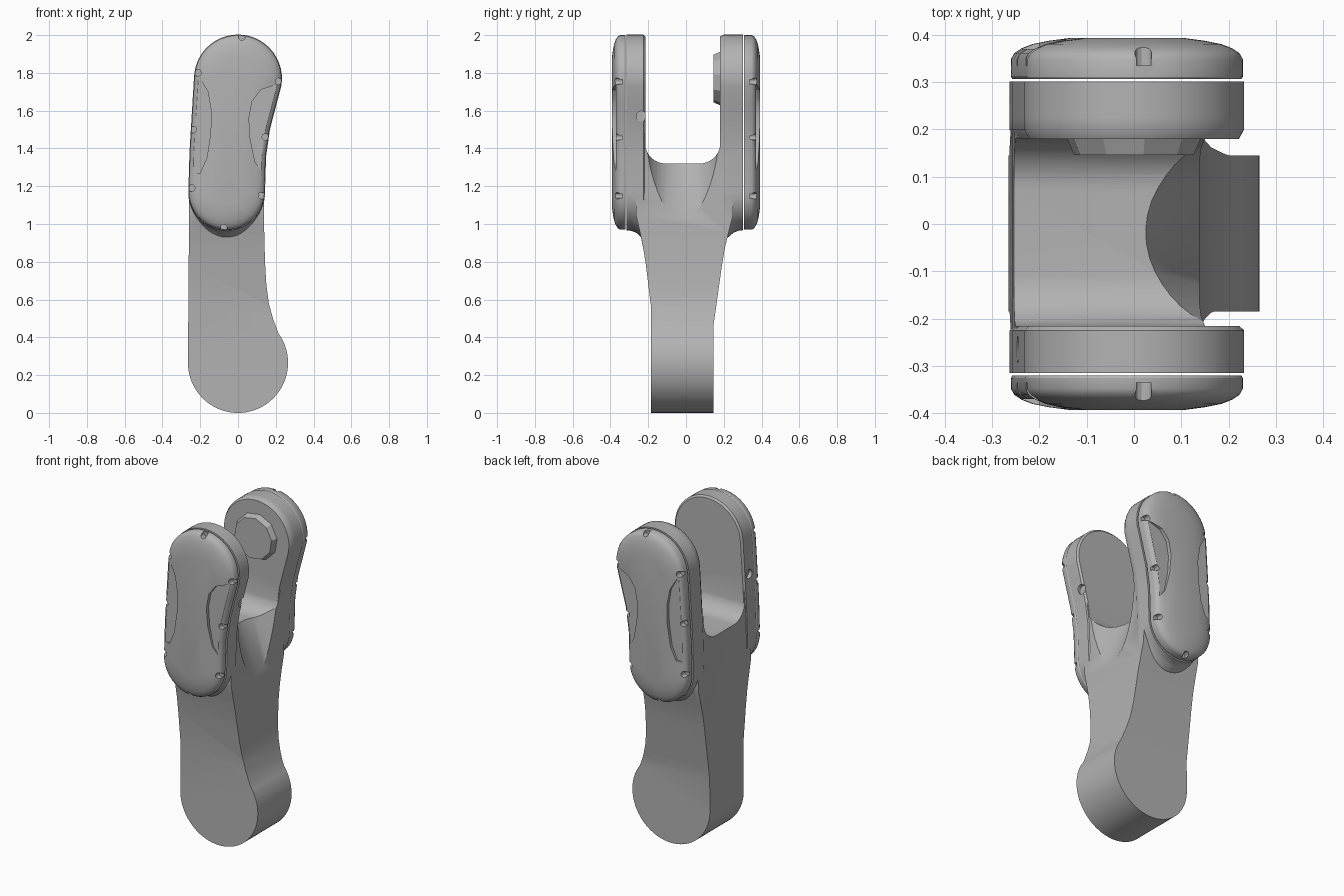
import bpy, bmesh
from math import sin, cos, pi, radians, atan2
from mathutils import Vector

cube = bpy.data.objects.get("Cube")
if cube:
    bpy.data.objects.remove(cube, do_unlink=True)

grey = bpy.data.materials.new("plain grey")
grey.use_nodes = True
grey.diffuse_color = (0.45, 0.45, 0.45, 1)
grey.node_tree.nodes["Principled BSDF"].inputs["Base Color"].default_value = (0.45, 0.45, 0.45, 1)


def loft(name, rings):
    """Closed solid through rings that share one point count."""
    bm = bmesh.new()
    loops = [[bm.verts.new(p) for p in ring] for ring in rings]
    n = len(loops[0])
    for a, b in zip(loops, loops[1:]):
        for i in range(n):
            j = (i + 1) % n
            bm.faces.new((a[i], a[j], b[j], b[i]))
    bm.faces.new(loops[0][::-1])
    bm.faces.new(loops[-1])
    bmesh.ops.recalc_face_normals(bm, faces=bm.faces[:])
    mesh = bpy.data.meshes.new(name)
    bm.to_mesh(mesh)
    bm.free()
    mesh.materials.append(grey)
    ob = bpy.data.objects.new(name, mesh)
    bpy.context.collection.objects.link(ob)
    return ob


def prism_y(name, pts, y0, y1):
    return loft(name, [[(x, y, z) for x, z in pts] for y in (y0, y1)])


def cylinder(name, a, b, r, n=24, r2=None):
    a, b = Vector(a), Vector(b)
    d = (b - a).normalized()
    u = d.orthogonal().normalized()
    v = d.cross(u)
    angles = [2 * pi * i / n for i in range(n)]
    return loft(name, [[c + rad * (u * cos(t) + v * sin(t)) for t in angles]
                       for c, rad in ((a, r), (b, r2 or r))])


def combine(ob, tool, operation):
    mod = ob.modifiers.new("combine", 'BOOLEAN')
    mod.operation, mod.object, mod.solver = operation, tool, 'EXACT'
    bpy.context.view_layer.objects.active = ob
    bpy.ops.object.modifier_apply(modifier=mod.name)
    bpy.data.objects.remove(tool, do_unlink=True)


def arc(cx, cz, r, a0, a1, n):
    return [(cx + r * cos(radians(a0 + (a1 - a0) * i / n)),
             cz + r * sin(radians(a0 + (a1 - a0) * i / n))) for i in range(n + 1)]


def pod_outline(inset=0.0, drop=0.0):
    """Bent capsule outline; drop stretches its lower end downwards."""
    top = arc(0, 1.77, 0.23 - inset, -10, 176, 24)
    left = [(-0.242 + inset, 1.58), (-0.254 + inset, 1.38)]
    low = [(x, z - drop * (1.17 - z) / 0.2) for x, z in arc(-0.06, 1.17, 0.2 - inset, 180, 360, 24)]
    right = [(0.146 - inset, 1.36), (0.166 - inset, 1.5), (0.2 - inset, 1.63)]
    return top + left + low + right


def pod_loft(name, sections):
    return loft(name, [[(x, y, z) for x, z in pod_outline(i, d)] for y, i, d in sections])


# Arm body: front outline crossed with side outline
front = arc(0, 0.265, 0.265, 180, 396, 48)
front += [(0.185, 0.5), (0.163, 0.58), (0.15, 0.68), (0.143, 0.8), (0.139, 0.95), (0.138, 1.2),
          (0.143, 1.36), (0.163, 1.5), (-0.244, 1.5), (-0.252, 1.38), (-0.258, 1.2)]
side = [(-0.185, -0.1), (-0.185, 0.56), (-0.212, 0.78), (-0.226, 0.87), (-0.24, 0.94), (-0.265, 1.05), (-0.265, 1.48)]
side += [(-0.217, 1.48)] + arc(-0.107, 1.43, 0.11, 180, 270, 10) + arc(0.072, 1.43, 0.11, 270, 360, 10)
side += [(0.182, 1.48), (0.25, 1.48), (0.25, 1.05), (0.222, 0.94), (0.205, 0.87), (0.19, 0.78), (0.155, 0.53), (0.145, 0.46), (0.145, -0.1)]
body = prism_y("arm_body", front, -0.6, 0.6)
combine(body, loft("side_cutter", [[(x, y, z) for y, z in side] for x in (-0.5, 0.5)]), 'INTERSECT')

# Clearance scoop below the fork
mid, slope, out = Vector((0.083, -0.018, 1.16)), Vector((0.364, 0, -0.931)), Vector((0.931, 0, 0.364))
mid += out * 0.2
combine(body, cylinder("scoop", mid - slope * 0.5, mid + slope * 0.5, 0.196, 40), 'DIFFERENCE')

# Fork prongs flaring into the body
for name, ys in (("front_prong", (-0.315, -0.29, -0.262, -0.24, -0.225, -0.215)),
                 ("back_prong", (0.301, 0.275, 0.25, 0.226, 0.2, 0.18))):
    sections = zip(ys, (-0.003, -0.003, -0.003, -0.003, -0.003, 0.008), (0, 0.003, 0.014, 0.035, 0.045, 0.055))
    combine(body, pod_loft(name, sections), 'UNION')

# Small pockets on the edges of the front prong
for a, b in (((0.175, -0.235, 1.57), (0.3, -0.235, 1.57)), ((-0.225, -0.265, 1.57), (-0.3, -0.265, 1.57))):
    combine(body, cylinder("pocket", a, b, 0.028, 16), 'DIFFERENCE')

# Pivot boss inside the back prong
boss = cylinder("pivot_boss", (0, 0.185, 1.77), (0, 0.146, 1.77), 0.145, 10, 0.128)
parts = [body, boss]

# Domed covers with recessed side panels and screw notches
panels = [[(-0.4, 1.8), (-0.2, 1.77), (-0.16, 1.7), (-0.142, 1.6), (-0.145, 1.48), (-0.165, 1.35), (-0.2, 1.27), (-0.4, 1.25)],
          [(0.4, 1.76), (0.21, 1.74), (0.12, 1.71), (0.075, 1.65), (0.058, 1.56), (0.065, 1.45), (0.09, 1.33), (0.13, 1.27), (0.4, 1.25)]]
notches = [(0.02, 1.99), (0.215, 1.755), (0.145, 1.46), (0.125, 1.15),
           (-0.075, 0.98), (-0.245, 1.19), (-0.238, 1.5), (-0.213, 1.8)]
for name, s, base in (("front_cover", -1, 0.32), ("back_cover", 1, 0.306)):
    profile = ((base, 0.003), (base + 0.005, 0), (0.348, 0), (0.361, 0.007), (0.371, 0.022),
               (0.38, 0.045), (0.387, 0.08), (0.393, 0.125))
    cover = pod_loft(name, [(s * y, inset, 0) for y, inset in profile])
    for pts in panels:
        combine(cover, prism_y("panel_cutter", pts, s * 0.37, s * 0.5), 'DIFFERENCE')
    for x, z in notches:
        combine(cover, cylinder("notch", (x, s * 0.335, z), (x, s * 0.5, z), 0.018, 12), 'DIFFERENCE')
    parts.append(cover)

# Smooth shading with sharp creases
for ob in parts:
    bpy.ops.object.select_all(action='DESELECT')
    ob.select_set(True)
    bpy.context.view_layer.objects.active = ob
    bpy.ops.object.shade_smooth_by_angle(angle=radians(30))
